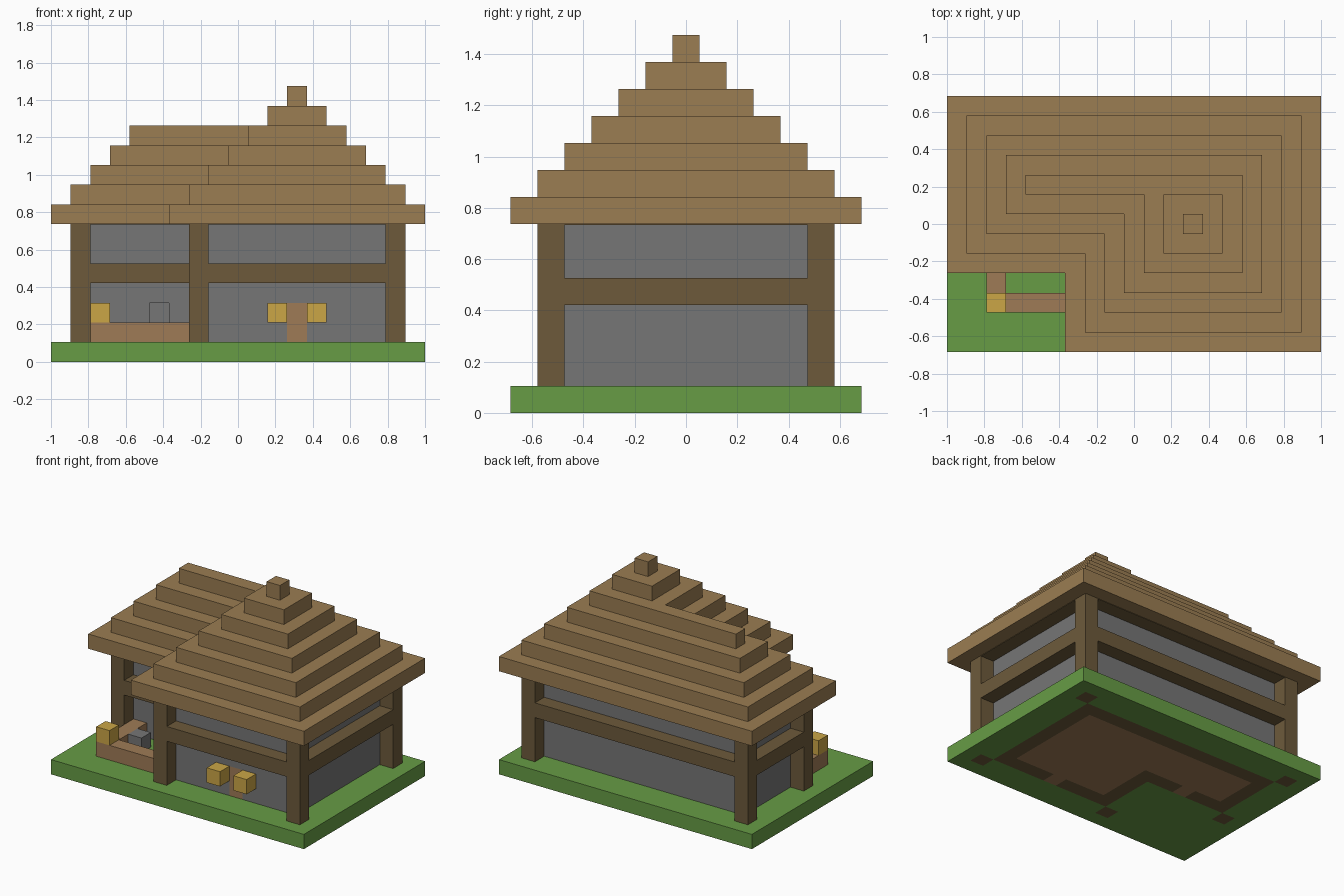
import bpy, bmesh

cube = bpy.data.objects.get("Cube")
if cube:
    bpy.data.objects.remove(cube, do_unlink=True)

# One block is the module; the plot is NX by NY blocks
NX, NY = 19, 13
U = 2 / NX


def material(name, rgb):
    lin = [((c / 255 + 0.055) / 1.055) ** 2.4 for c in rgb]
    m = bpy.data.materials.new(name)
    m.use_nodes = True
    m.diffuse_color = (*lin, 1)
    m.node_tree.nodes["Principled BSDF"].inputs["Base Color"].default_value = (*lin, 1)
    return m


thatch = material("roof brown", (155, 125, 82))
plank = material("plank brown", (159, 123, 86))
timber = material("dark timber", (109, 90, 59))
stone = material("stone grey", (118, 118, 118))
grass = material("grass green", (103, 156, 69))
straw = material("straw yellow", (203, 166, 70))


def finish(name, bm, *mats):
    bmesh.ops.recalc_face_normals(bm, faces=bm.faces)
    mesh = bpy.data.meshes.new(name)
    bm.to_mesh(mesh)
    bm.free()
    for m in mats:
        mesh.materials.append(m)
    ob = bpy.data.objects.new(name, mesh)
    bpy.context.collection.objects.link(ob)
    return ob


def point(x, y, z):
    return ((x - NX / 2) * U, (y - NY / 2) * U, z * U)


def prism(bm, outline, z0, z1):
    """Extrude an outline given in blocks between two heights."""
    face = bm.faces.new([bm.verts.new(point(x, y, z0)) for x, y in outline])
    new = bmesh.ops.extrude_face_region(bm, geom=[face], use_keep_orig=True)["geom"]
    verts = [v for v in new if isinstance(v, bmesh.types.BMVert)]
    bmesh.ops.translate(bm, verts=verts, vec=(0, 0, (z1 - z0) * U))


def block(bm, x0, x1, y0, y1, z0, z1):
    """Box over inclusive block columns, between two heights."""
    prism(bm, [(x0, y0), (x1 + 1, y0), (x1 + 1, y1 + 1), (x0, y1 + 1)], z0, z1)


def single(name, mat, *span):
    bm = bmesh.new()
    block(bm, *span)
    return finish(name, bm, mat)


def in_house(x, y, k):
    """Is a block inside the L-shaped plan, inset by k?"""
    right, back = NX - 1 - k, NY - 1 - k
    return x <= right and y <= back and ((x >= k and y >= 4 + k) or (x >= 6 + k and y >= k))


def ring(k):
    """Six straight runs of blocks around the inset L-shaped plan."""
    right, back, step, notch = NX - 1 - k, NY - 1 - k, 6 + k, 4 + k
    return {
        "back": (k, right, back, back),
        "right": (right, right, k, back - 1),
        "front": (step, right - 1, k, k),
        "return": (step, step, k + 1, notch),
        "wing_front": (k, step - 1, notch, notch),
        "left": (k, k, notch + 1, back - 1),
    }


posts = [(1, 5), (1, 11), (17, 11), (17, 1), (7, 1)]
doors = {"front": 12, "wing_front": 5}

# Plot of grass, with post feet, foundation and floor let into it
bm = bmesh.new()
bmesh.ops.create_grid(bm, x_segments=NX, y_segments=NY, size=1)
for v in bm.verts:
    v.co.y *= NY / NX
new = bmesh.ops.extrude_face_region(bm, geom=bm.faces[:], use_keep_orig=True)["geom"]
bmesh.ops.translate(bm, verts=[v for v in new if isinstance(v, bmesh.types.BMVert)], vec=(0, 0, U))
bm.normal_update()
for f in bm.faces:
    if abs(f.normal.z) > 0.5:
        c = f.calc_center_median()
        x, y = int(c.x / U + NX / 2), int(c.y / U + NY / 2)
        if in_house(x, y, 3) or (x, y) in ((12, 2), (5, 6)):
            f.material_index = 2
        elif in_house(x, y, 2) or (x, y) in posts:
            f.material_index = 1
finish("ground_plot", bm, grass, timber, plank)

# Stone walls with two door openings
for side, (x0, x1, y0, y1) in ring(2).items():
    bm = bmesh.new()
    if side in doors:
        d = doors[side]
        block(bm, x0, d - 1, y0, y1, 1, 7)
        block(bm, d + 1, x1, y0, y1, 1, 7)
        block(bm, d, d, y0, y1, 3, 7)
    else:
        block(bm, x0, x1, y0, y1, 1, 7)
    finish(side + "_wall", bm, stone)

single("front_door", plank, 12, 12, 2, 2, 1, 3)

# Timber frame: posts, middle beams and eaves beams
for n, (x, y) in enumerate(posts):
    single(f"post_{n + 1}", timber, x, x, y, y, 1, 7)
for side, run in ring(1).items():
    single(side + "_middle_beam", timber, *run, 4, 5)
    single(side + "_eaves_beam", timber, *run, 6.97, 7.5)

# Stepped roof: L-shaped tiers, then two square tiers at the peak
for k in range(7):
    lo, hi_x, hi_y = k, NX - k, NY - k
    if k < 5:
        outline = [(lo, 4 + k), (6 + k, 4 + k), (6 + k, lo), (hi_x, lo), (hi_x, hi_y), (lo, hi_y)]
    else:
        outline = [(6 + k, lo), (hi_x, lo), (hi_x, hi_y), (6 + k, hi_y)]
    bm = bmesh.new()
    prism(bm, outline, 7 + k, 8 + k)
    finish(f"roof_tier_{k + 1}", bm, thatch)

# Yard in the corner of the L
single("yard_front_wall", plank, 2, 6, 2, 2, 1, 2)
single("yard_side_wall", plank, 2, 2, 3, 5, 1, 2)
single("yard_stone", stone, 3, 3, 4, 4, 1, 2)

# Lamps on the yard corner and beside the door
single("yard_lamp", straw, 2, 2, 2, 2, 2, 3)
for name, x in (("right", 11), ("left", 13)):
    single(name + "_door_lamp", straw, x, x, 1, 1, 2, 3)
